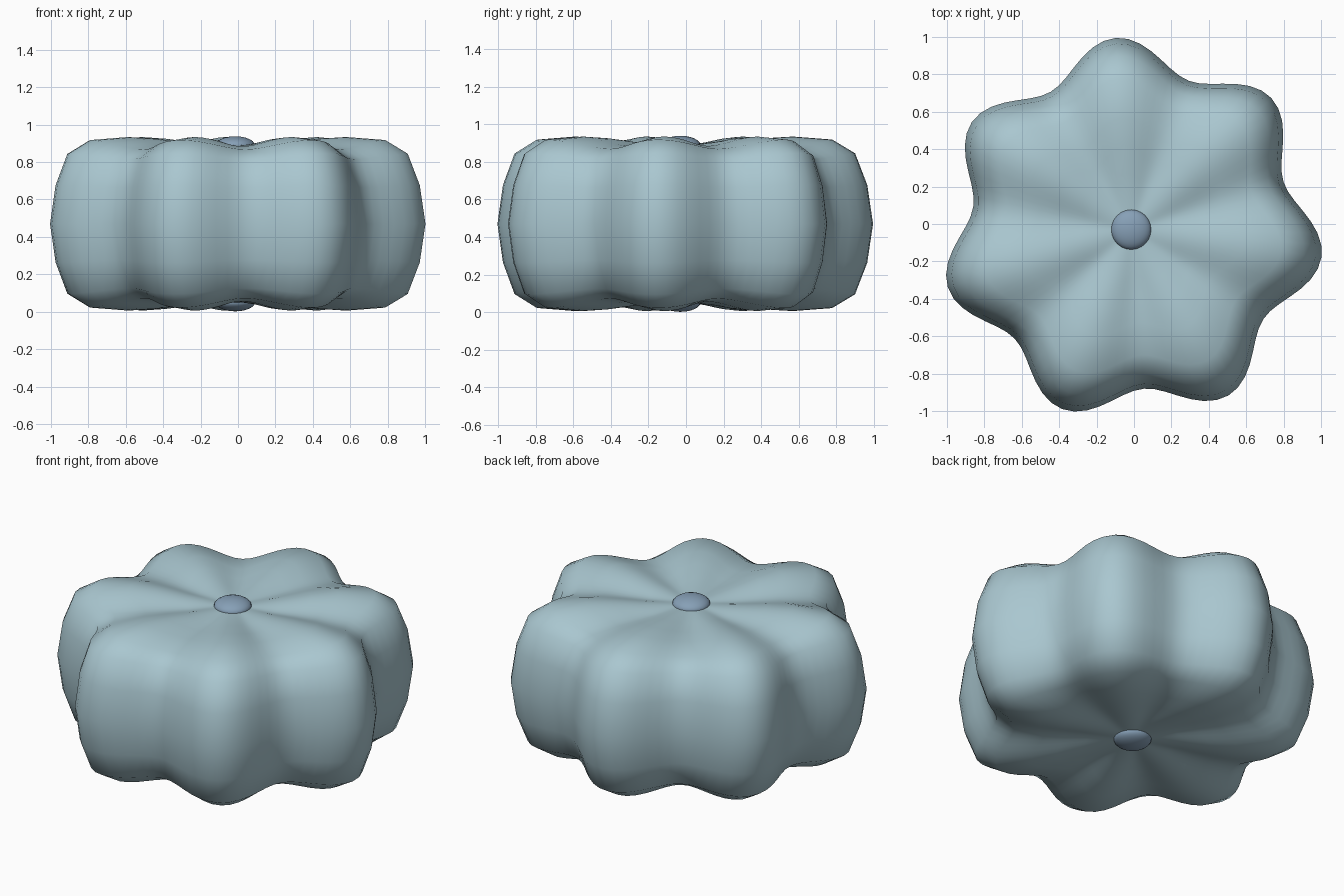
import bpy, bmesh, math

if "Cube" in bpy.data.objects:
    bpy.data.objects.remove(bpy.data.objects["Cube"])

CX, CY, CZ = -0.015, -0.03, 0.47
LOBES, PHASE, SEG = 7, math.radians(94.6), 98


def material(name, rgb):
    m = bpy.data.materials.new(name)
    m.diffuse_color = (*rgb, 1)
    m.use_nodes = True
    m.node_tree.nodes["Principled BSDF"].inputs["Base Color"].default_value = m.diffuse_color
    return m


body_mat = material("pale blue fabric", (0.40, 0.57, 0.63))
button_mat = material("dusty blue button", (0.24, 0.35, 0.47))

# half profile: radius, height above the middle, groove depth at that ring
half = [(0.12, 0.42, 0.0), (0.30, 0.437, 0.025), (0.45, 0.455, 0.042),
        (0.60, 0.464, 0.05), (0.81, 0.448, 0.05), (0.932, 0.375, 0.03),
        (0.997, 0.207, 0.012)]
rings = half + [(1.028, 0, 0)] + [(r, -h, -d) for r, h, d in reversed(half)]

# lobed cushion
bm = bmesh.new()
loops = []
for r, h, d in rings:
    loop = []
    for i in range(SEG):
        a = 2 * math.pi * i / SEG + PHASE
        w = (1 + math.cos(LOBES * (a - PHASE))) / 2
        rr = r * (0.83 + 0.17 * w)
        loop.append(bm.verts.new((rr * math.cos(a), rr * math.sin(a), h - d * (1 - w))))
    loops.append(loop)
for lo, hi in zip(loops[1:], loops):
    for i in range(SEG):
        j = (i + 1) % SEG
        bm.faces.new((lo[i], lo[j], hi[j], hi[i]))
for loop, z in ((loops[0], 0.418), (loops[-1], -0.418)):
    c = bm.verts.new((0, 0, z))
    for i in range(SEG):
        bm.faces.new((loop[i], loop[(i + 1) % SEG], c))
bmesh.ops.recalc_face_normals(bm, faces=bm.faces)
for f in bm.faces:
    f.smooth = True
me = bpy.data.meshes.new("lobed_cushion")
bm.to_mesh(me)
bm.free()
me.materials.append(body_mat)
cushion = bpy.data.objects.new("lobed_cushion", me)
cushion.location = (CX, CY, CZ)
bpy.context.collection.objects.link(cushion)

# flattened buttons at the top and bottom centre
for name, s in (("top_button", 1), ("bottom_button", -1)):
    bpy.ops.mesh.primitive_uv_sphere_add(segments=24, ring_count=12, radius=1,
                                         location=(CX, CY, CZ + s * 0.418))
    b = bpy.context.object
    b.name = name
    b.scale = (0.107, 0.107, 0.05)
    b.data.materials.append(button_mat)
    bpy.ops.object.shade_smooth()
